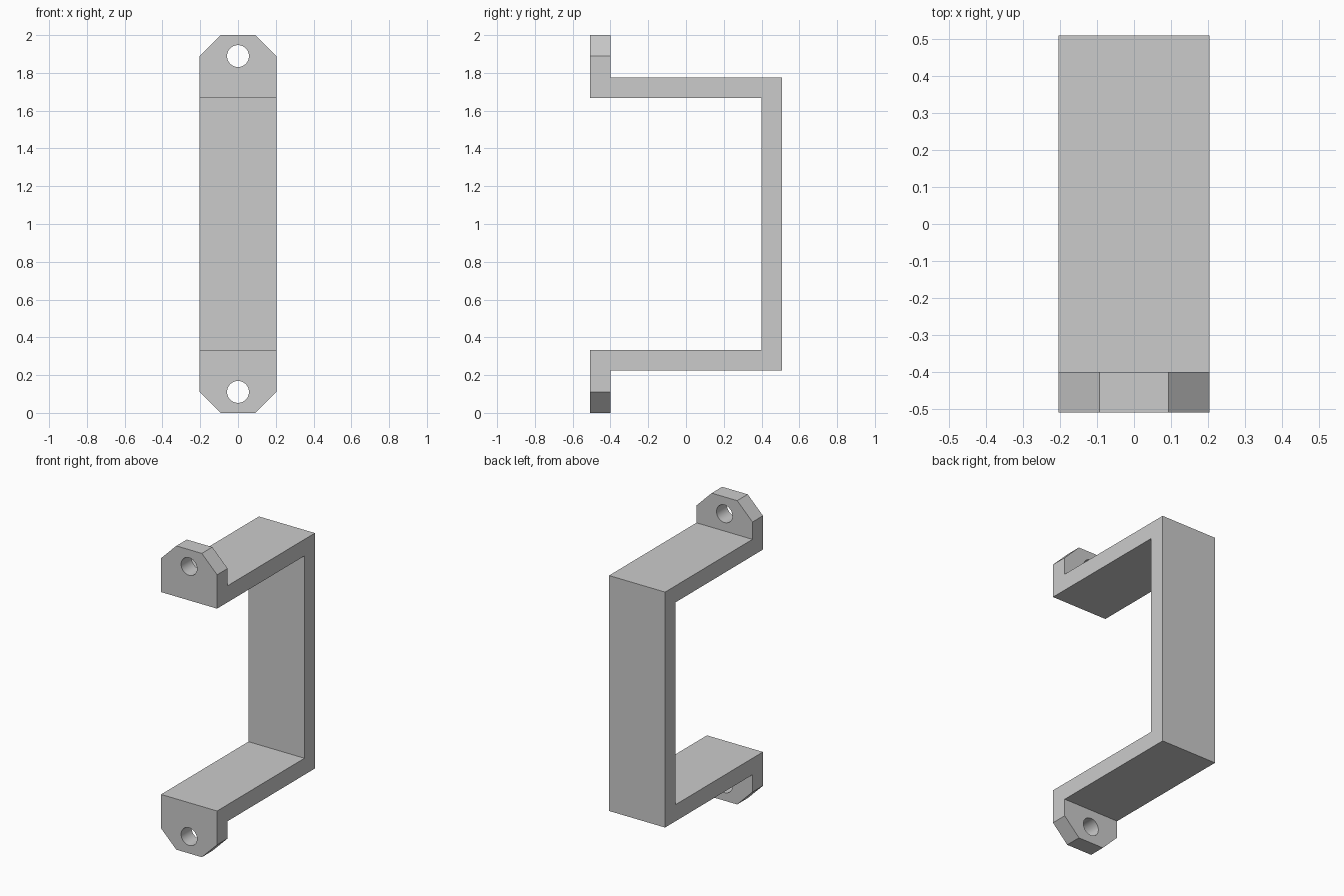
import bpy
import bmesh
from math import pi

cube = bpy.data.objects.get("Cube")
if cube:
    bpy.data.objects.remove(cube, do_unlink=True)

HALF_W, HALF_D, HEIGHT = 0.204, 0.509, 2.0
THICK, TAB, CHAMFER, HOLE_R = 0.109, 0.225, 0.111, 0.058

grey = bpy.data.materials.new("plain grey")
grey.use_nodes = True
colour = (0.6, 0.6, 0.6, 1)
grey.diffuse_color = colour
grey.node_tree.nodes["Principled BSDF"].inputs["Base Color"].default_value = colour

# Side profile of the bent strap: lower half, then mirrored in height
f, b, t = -HALF_D, HALF_D, THICK
lower = [(b - t, TAB + t), (f, TAB + t), (f, 0), (f + t, 0), (f + t, TAB), (b, TAB)]
profile = lower + [(y, HEIGHT - z) for y, z in reversed(lower)]

bm = bmesh.new()
face = bm.faces.new([bm.verts.new((-HALF_W, y, z)) for y, z in profile])
ext = bmesh.ops.extrude_face_region(bm, geom=[face])
moved = [v for v in ext["geom"] if isinstance(v, bmesh.types.BMVert)]
bmesh.ops.translate(bm, verts=moved, vec=(2 * HALF_W, 0, 0))
bmesh.ops.recalc_face_normals(bm, faces=bm.faces)

# Chamfered tab corners
corners = [e for e in bm.edges
           if all(v.co.z < 0.001 or v.co.z > HEIGHT - 0.001 for v in e.verts)
           and abs(e.verts[0].co.x - e.verts[1].co.x) < 0.001]
bmesh.ops.bevel(bm, geom=corners, offset=CHAMFER, offset_type='OFFSET',
                segments=1, affect='EDGES')
bmesh.ops.recalc_face_normals(bm, faces=bm.faces)

mesh = bpy.data.meshes.new("handle_bracket")
bm.to_mesh(mesh)
bm.free()
mesh.materials.append(grey)
bracket = bpy.data.objects.new("handle_bracket", mesh)
bpy.context.collection.objects.link(bracket)

# Screw holes through both tabs
for name, z in (("lower", CHAMFER), ("upper", HEIGHT - CHAMFER)):
    bpy.ops.mesh.primitive_cylinder_add(vertices=48, radius=HOLE_R, depth=0.3,
                                        location=(0, f + t / 2, z),
                                        rotation=(pi / 2, 0, 0))
    cutter = bpy.context.object
    cutter.name = name + "_hole_cutter"
    cutter.data.materials.append(grey)
    cut = bracket.modifiers.new(name + "_hole", 'BOOLEAN')
    cut.operation = 'DIFFERENCE'
    cut.solver = 'EXACT'
    cut.object = cutter
    bpy.context.view_layer.objects.active = bracket
    bpy.ops.object.modifier_apply(modifier=cut.name)
    bpy.data.objects.remove(cutter, do_unlink=True)

# Smooth hole walls, crisp strap edges
bpy.ops.object.select_all(action='DESELECT')
bracket.select_set(True)
bpy.context.view_layer.objects.active = bracket
bpy.ops.object.shade_smooth_by_angle(angle=pi / 6)
